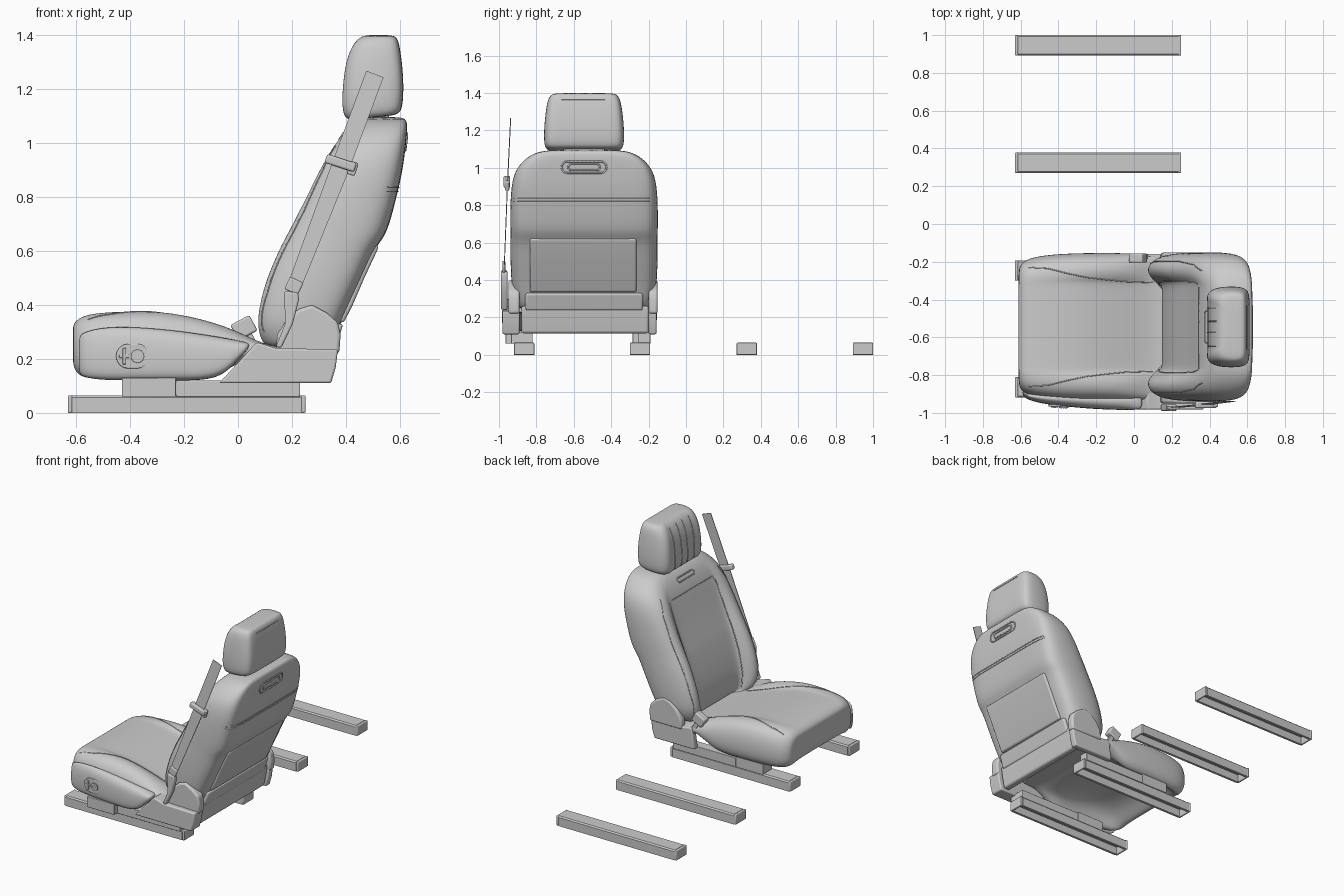
import bpy, bmesh, math
from mathutils import Vector
from mathutils.bvhtree import BVHTree

if "Cube" in bpy.data.objects:
    bpy.data.objects.remove(bpy.data.objects["Cube"])

CY = -0.545  # seat centre line in y


def finish(name, verts, faces, bevel=0, sub=0):
    me = bpy.data.meshes.new(name)
    me.from_pydata(verts, [], faces)
    bm = bmesh.new()
    bm.from_mesh(me)
    bmesh.ops.recalc_face_normals(bm, faces=bm.faces)
    bm.to_mesh(me)
    bm.free()
    ob = bpy.data.objects.new(name, me)
    bpy.context.collection.objects.link(ob)
    if bevel:
        m = ob.modifiers.new("bevel", 'BEVEL')
        m.width, m.segments, m.limit_method, m.angle_limit = bevel, 3, 'ANGLE', 0.6
    if sub:
        m = ob.modifiers.new("subsurf", 'SUBSURF')
        m.levels = m.render_levels = sub
    bpy.ops.object.select_all(action='DESELECT')
    ob.select_set(True)
    bpy.context.view_layer.objects.active = ob
    if sub:
        bpy.ops.object.shade_smooth()
    else:
        bpy.ops.object.shade_smooth_by_angle(angle=math.radians(35))
    return ob


def extrude(name, pts, a, b, bevel=0.006, axis='Y'):
    # pts are (x, z) for axis Y and (y, z) for axis X
    put = (lambda p, d: (p[0], d, p[1])) if axis == 'Y' else (lambda p, d: (d, p[0], p[1]))
    n = len(pts)
    verts = [put(p, a) for p in pts] + [put(p, b) for p in pts]
    faces = [tuple(range(n)), tuple(range(2 * n - 1, n - 1, -1))]
    faces += [(i, (i + 1) % n, n + (i + 1) % n, n + i) for i in range(n)]
    return finish(name, verts, faces, bevel)


def box(name, x, y, z, bevel=0.006):
    return extrude(name, [(x[0], z[0]), (x[1], z[0]), (x[1], z[1]), (x[0], z[1])], *y, bevel)


def tilted(cx, cz, w, h, deg):
    c, s = math.cos(math.radians(deg)), math.sin(math.radians(deg))
    return [(cx + u * w / 2 * c - v * h / 2 * s, cz + u * w / 2 * s + v * h / 2 * c)
            for u, v in ((-1, -1), (1, -1), (1, 1), (-1, 1))]


def stadium(cx, cz, hw, hh, n=8):
    out = []
    for side, start in ((1, -90), (-1, 90)):
        for i in range(n + 1):
            t = math.radians(start + 180 * i / n)
            out.append((cx + side * (hw - hh) + hh * math.cos(t) , cz + hh * math.sin(t)))
    return out


def loft(name, rings, sub=2):
    n = len(rings[0])
    verts = [v for r in rings for v in r]
    faces = [(k * n + i, k * n + (i + 1) % n, (k + 1) * n + (i + 1) % n, (k + 1) * n + i)
             for k in range(len(rings) - 1) for i in range(n)]
    faces += [tuple(range(n)), tuple(range(len(verts) - n, len(verts)))]
    return finish(name, verts, faces, 0, sub)


def ring(c, b, r, hw, hollow=0):
    # padded cross-section: insert depth c, bolster depth b, rear depth r
    d = r - b
    half = [(0, c), (.45, c), (.61, c), (.65, (c + b) / 2), (.77, b), (.92, b + .08 * d), (1, b + .33 * d),
            (1.01, b + .7 * d), (.96, b + .92 * d), (.82, r), (.4 if not hollow else .74, r + hollow), (0, r + hollow)]
    half = [(CY + u * hw, t) for u, t in half]
    return half + [(2 * CY - y, t) for y, t in half[-2:0:-1]]


def seam(name, ob, pts, direction, closed=False, rad=0.003):
    # thin piping laid on a surface by ray casting
    tree = BVHTree.FromObject(ob, bpy.context.evaluated_depsgraph_get())
    d = Vector(direction)
    pts = [Vector(p) for p in pts]
    ends = pts[1:] + ([pts[0]] if closed else [])
    fine = [p.lerp(q, i / 8) for p, q in zip(pts, ends) for i in range(8)]
    hits = [tree.ray_cast(p - d * 3, d)[0] for p in fine]
    hits = [h for h in hits if h]
    if len(hits) < 2:
        return
    cu = bpy.data.curves.new(name, 'CURVE')
    cu.dimensions, cu.bevel_depth, cu.bevel_resolution = '3D', rad, 1
    sp = cu.splines.new('POLY')
    sp.points.add(len(hits) - 1)
    for p, h in zip(sp.points, hits):
        p.co = (*h, 1)
    sp.use_cyclic_u = closed
    bpy.context.collection.objects.link(bpy.data.objects.new(name, cu))


def line(a, b, n=4):
    return [Vector(a).lerp(Vector(b), i / n) for i in range(n + 1)]


# floor rails: open-bottomed channels with end caps
for i, y in enumerate((-0.865, -0.246, 0.325, 0.946)):
    w = 0.054
    prof = [(-w, 0), (-w, .057), (-w + .008, .065), (w - .008, .065), (w, .057), (w, 0),
            (w - .016, 0), (w - .016, .05), (-w + .016, .05), (-w + .016, 0)]
    extrude(f"rail_{i}", [(y + p, z) for p, z in prof], -.615, .235, 0, 'X')
    for x in (-.63, .234):
        box(f"rail_cap_{i}", (x, x + .016), (y - w, y + w), (0, .065), .005)

# risers between rails and seat
for y0, y1 in ((-.965, -.82), (-.285, -.19)):
    box("front_riser", (-.43, -.23), (y0, y1), (.06, .13), .003)
    box("rear_riser", (-.23, .23), (y0 + .03, y1), (.06, .12), .003)

# seat cushion, hollow underneath and cut on a slant at the rear
seat = loft("seat_cushion", [[(x, y, z) for y, z in ring(zc, zb, lo, hw, h)] for x, zb, zc, hw, lo, h in (
    (-.612, .315, .315, .29, .19, .01), (-.607, .335, .335, .32, .155, .01), (-.575, .362, .36, .355, .12, .02),
    (-.5, .373, .37, .375, .112, .1), (-.38, .38, .37, .386, .112, .13), (-.25, .378, .355, .39, .112, .13),
    (-.1, .345, .312, .39, .112, .1), (.0, .305, .278, .387, .18, .02), (.07, .268, .256, .38, .215, .005),
    (.12, .25, .245, .375, .22, .003), (.2, .24, .24, .36, .222, .002))])

# outer side trim of the cushion
trim = [(-.59, .15, .29, -.9), (-.58, .13, .31, -.925), (-.5, .118, .335, -.95), (-.38, .118, .335, -.965),
        (-.22, .118, .32, -.98), (-.07, .118, .295, -.985), (.0, .195, .275, -.985), (.045, .245, .26, -.98)]
loft("side_trim", [[(x, -.88, lo), (x, yo + .015, lo), (x, yo, lo + .15 * (hi - lo)), (x, yo, lo + .6 * (hi - lo)),
                    (x, yo + .012, lo + .9 * (hi - lo)), (x, -.9, hi)] for x, lo, hi, yo in trim])

# adjuster controls
extrude("control_plate", stadium(-.39, .21, .062, .046), -.94, -.967, .004)
extrude("control_dial", stadium(-.372, .21, .0251, .025), -.95, -.974, .003)
for dx, dz in ((0, .012), (0, -.012), (.012, 0), (-.012, 0)):
    extrude("dial_dot", stadium(-.372 + dx, .21 + dz, .0041, .004, 4), -.95, -.977, 0)
box("control_slider", (-.428, -.414), (-.974, -.95), (.18, .24), .003)
box("control_bar", (-.44, -.403), (-.972, -.95), (.203, .217), .003)

# backrest
back = loft("backrest", [[(x, y, z) for y, x in ring(xc, xb, xr, hw)] for z, xb, xc, xr, hw in (
    (.235, .12, .17, .33, .33), (.255, .08, .155, .35, .35), (.32, .06, .145, .375, .38),
    (.4, .068, .155, .41, .388), (.5, .095, .18, .458, .392), (.61, .145, .215, .505, .392),
    (.65, .167, .23, .543, .392), (.72, .205, .258, .567, .394), (.82, .257, .297, .592, .392),
    (.9, .297, .325, .61, .387), (.98, .345, .355, .62, .37), (1.04, .395, .39, .627, .325),
    (1.08, .435, .43, .627, .265), (1.097, .48, .48, .612, .19))])

# rear pocket panel, lower skirt and cross bar
extrude("rear_pocket", [(.34, .335), (.392, .335), (.425, .4), (.468, .5), (.515, .6), (.522, .622), (.47, .622)],
        -.835, -.265, .01)
extrude("rear_skirt", [(.25, .25), (.36, .235), (.39, .33), (.27, .33)], -.86, -.23, .012)
extrude("rear_cross_bar", [(.29, .115), (.335, .115), (.352, .2), (.36, .26), (.31, .26)], -.88, -.2, .012)

# stitching on the backrest and cushion
for s in (-1, 1):
    edge = [(0, CY + s * w, z) for z, w in ((.27, .225), (.36, .237), (.5, .242), (.65, .242), (.8, .24), (.9, .237), (.95, .225))]
    seam("backrest_seam", back, edge, (1, 0, 0))
    bol = [(0, CY + s * w, z) for z, w in ((.3, .33), (.45, .345), (.6, .345), (.75, .345), (.9, .33), (1.0, .29))]
    seam("bolster_seam", back, bol, (1, 0, 0))
    seam("seat_seam", seat, [(x, CY + s * w, 0) for x, w in (
        (.1, .235), (-.05, .24), (-.15, .25), (-.25, .262), (-.36, .285), (-.46, .31), (-.57, .315))], (0, 0, -1))
seam("insert_top_seam", back, line((0, CY - .225, .95), (0, CY + .225, .95)), (1, 0, 0))
for z in (.82, .835):
    seam("rear_seam", back, line((0, CY - .375, z), (0, CY + .375, z)), (-1, 0, 0))
for k, (w, h) in enumerate(((.12, .031), (.085, .016))):
    seam(f"rear_grip_{k}", back, [(0, y, z) for y, z in stadium(CY, 1.003, w, h)], (-1, 0, 0), True, .005)
seam("front_slot", back, [(0, y, z) for y, z in stadium(CY, 1.025, .085, .012)], (1, 0, 0), True, .004)

# headrest and its neck
head = loft("headrest", [[(x, y, z + (.02 * (x - .39) / .2 if z < 1.12 else 0)) for y, x in ring(xf + .004, xf, xr, hw)]
                         for z, xf, xr, hw in (
    (1.082, .425, .56, .175), (1.086, .398, .592, .2), (1.125, .383, .61, .214), (1.22, .387, .614, .213),
    (1.31, .400, .606, .203), (1.365, .425, .597, .193), (1.392, .45, .588, .176), (1.4, .48, .565, .15))])
box("headrest_neck", (.47, .56), (CY - .11, CY + .11), (1.07, 1.12), .01)
for w in (-.1, -.03, .03, .1):
    seam("headrest_seam", head, line((0, CY + w, 1.1), (0, CY + w, 1.38)), (1, 0, 0))
seam("headrest_rear_seam", head, line((0, CY - .12, 1.365), (0, CY + .12, 1.365)), (-1, 0, 0))

# side brackets and recliner covers
bracket = [(-.07, .11), (.07, .262), (.14, .24), (.37, .235), (.362, .17), (.345, .11)]
extrude("outer_bracket", bracket, -.982, -.89, .008)
extrude("inner_bracket", [(.05, .11), (.07, .25)] + bracket[2:], -.2, -.158, .008)
cover = [(.14, .22), (.145, .29), (.18, .345), (.225, .385), (.275, .4), (.33, .37), (.37, .335), (.38, .29), (.375, .22)]
extrude("outer_recliner_cover", cover, -.95, -.89, .012)
extrude("inner_recliner_cover", cover, -.2, -.152, .012)

# belt strap, guide, tongue and anchor
path = [(.205, .46, -.974), (.375, .9, -.957), (.507, 1.255, -.94)]
across = Vector((.932, 0, -.36)) * .034
strap = []
for i, p in enumerate(path):
    strap += [Vector((p[0], p[2] + t, p[1])) + across * s * (.75 if i == 0 else 1)
              for s, t in ((-1, 0), (1, 0), (1, .004), (-1, .004))]
sf = [(4 * k + i, 4 * k + (i + 1) % 4, 4 * k + 4 + (i + 1) % 4, 4 * k + 4 + i) for k in range(2) for i in range(4)]
finish("belt_strap", strap, sf + [(0, 1, 2, 3), (8, 9, 10, 11)])
extrude("belt_guide", tilted(.38, .925, .115, .034, -18), -.975, -.94, .008)
extrude("belt_guide_tab", tilted(.425, .905, .03, .05, -18), -.968, -.945, .006)
extrude("belt_tongue", tilted(.207, .47, .055, .05, -25), -.982, -.966, .006)
extrude("belt_anchor", [(.172, .452), (.222, .445), (.226, .42), (.203, .33), (.16, .24), (.14, .245), (.174, .33)], -.99, -.955, .007)

# inner belt buckle on its stalk
extrude("buckle", tilted(.022, .315, .08, .065, 28), -.205, -.155, .008)
extrude("buckle_stalk", tilted(.055, .255, .03, .09, 28), -.19, -.165, .004)
